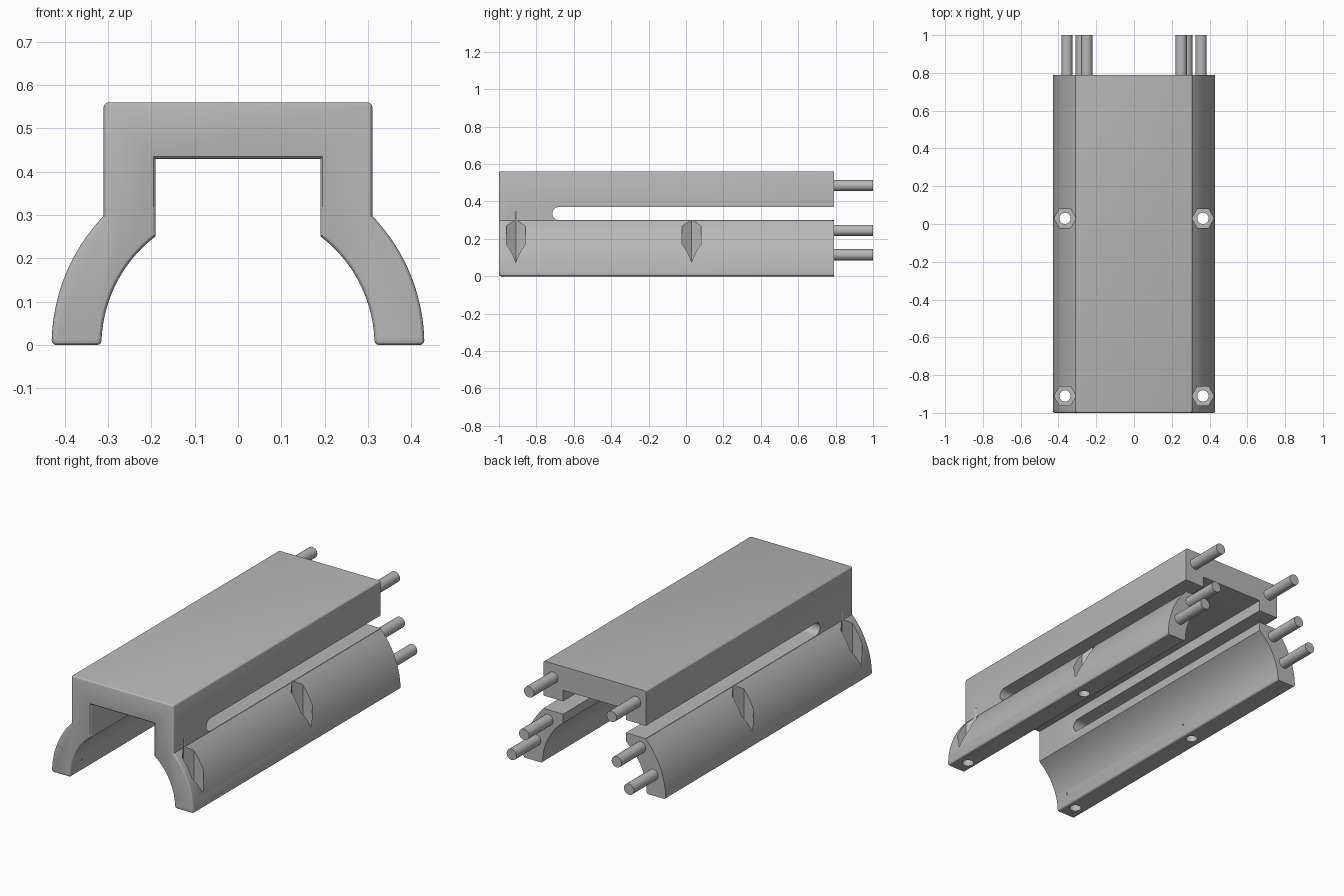
import bpy, bmesh
from math import sin, cos, pi, asin, acos

cube = bpy.data.objects.get("Cube")
if cube:
    bpy.data.objects.remove(cube, do_unlink=True)

grey = bpy.data.materials.new("plain_grey")
grey.use_nodes = True
colour = (0.48, 0.48, 0.48, 1)
grey.diffuse_color = colour
grey.node_tree.nodes["Principled BSDF"].inputs["Base Color"].default_value = colour

FRONT, BACK = -1.0, 0.79
R_OUT, R_IN = 0.43, 0.315
HALF, INNER, TOP, CEILING = 0.31, 0.19, 0.56, 0.43


def extrude(name, points, offset):
    """Make a closed prism from a polygon pushed along an offset."""
    bm = bmesh.new()
    face = bm.faces.new([bm.verts.new(p) for p in points])
    res = bmesh.ops.extrude_face_region(bm, geom=[face])
    verts = [g for g in res["geom"] if isinstance(g, bmesh.types.BMVert)]
    bmesh.ops.translate(bm, verts=verts, vec=offset)
    bmesh.ops.recalc_face_normals(bm, faces=bm.faces)
    mesh = bpy.data.meshes.new(name)
    bm.to_mesh(mesh)
    bm.free()
    obj = bpy.data.objects.new(name, mesh)
    bpy.context.collection.objects.link(obj)
    mesh.materials.append(grey)
    return obj


def cylinder(name, sides, radius, depth, location, rotation=(0, 0, 0)):
    bpy.ops.mesh.primitive_cylinder_add(vertices=sides, radius=radius, depth=depth,
                                        location=location, rotation=rotation)
    obj = bpy.context.object
    obj.name = name
    obj.data.materials.append(grey)
    return obj


def cut(target, cutter):
    cutter.hide_render = True
    mod = target.modifiers.new("cut", 'BOOLEAN')
    mod.operation = 'DIFFERENCE'
    mod.solver = 'EXACT'
    mod.object = cutter
    bpy.context.view_layer.objects.active = target
    bpy.ops.object.modifier_apply(modifier=mod.name)
    bpy.data.objects.remove(cutter, do_unlink=True)


def smooth(obj):
    bpy.ops.object.select_all(action='DESELECT')
    obj.select_set(True)
    bpy.context.view_layer.objects.active = obj
    bpy.ops.object.shade_smooth_by_angle(angle=0.5)


# Body: arch with legs curving outwards
N = 16
a_out, a_in = acos(HALF / R_OUT), acos(INNER / R_IN)
half = [(HALF, TOP)]
half += [(R_OUT * cos(a_out * (1 - i / N)), R_OUT * sin(a_out * (1 - i / N))) for i in range(N + 1)]
half += [(R_IN * cos(a_in * i / N), R_IN * sin(a_in * i / N)) for i in range(N + 1)]
half += [(INNER, CEILING)]
outline = half + [(-x, z) for x, z in reversed(half)]
body = extrude("body", [(x, FRONT, z) for x, z in outline], (0, BACK - FRONT, 0))

# Rounded front rim, top corners and feet
bm = bmesh.new()
bm.from_mesh(body.data)
rim = []
for e in bm.edges:
    a, b = (v.co for v in e.verts)
    at_front = a.y < FRONT + 0.01 and b.y < FRONT + 0.01
    lengthwise = abs(a.y - b.y) > 1
    if at_front or (lengthwise and (a.z > TOP - 0.01 or a.z < 0.001)):
        rim.append(e)
bmesh.ops.bevel(bm, geom=rim, offset=0.011, segments=3, profile=0.5, affect='EDGES')
bmesh.ops.recalc_face_normals(bm, faces=bm.faces)
bm.to_mesh(body.data)
bm.free()

# Long slot through both sides, open at the back
z_mid, r = 0.335, 0.035
slot = [(-0.5, 1.1, z_mid + r)]
slot += [(-0.5, -0.68 - r * sin(pi * i / 12), z_mid + r * cos(pi * i / 12)) for i in range(13)]
slot += [(-0.5, 1.1, z_mid - r)]
cut(body, extrude("slot_cutter", slot, (1, 0, 0)))

# Hexagonal nut pockets and bolt holes
for side in (-1, 1):
    for y in (-0.91, 0.03):
        x = side * 0.365
        cut(body, cylinder("nut_cutter", 6, 0.0585, 0.29, (x, y, 0.205), (0, 0, pi / 2)))
        cut(body, cylinder("bolt_cutter", 24, 0.03, 0.2, (x, y, 0.05)))
smooth(body)

# Alignment pins at the back
for side, word in ((-1, "right"), (1, "left")):
    for label, x, z in (("top", 0.25, 0.485), ("middle", 0.28, 0.245), ("lower", 0.355, 0.115)):
        pin = cylinder(f"{word}_{label}_pin", 20, 0.03, 0.25,
                       (side * x, 0.875, z), (pi / 2, 0, 0))
        smooth(pin)
